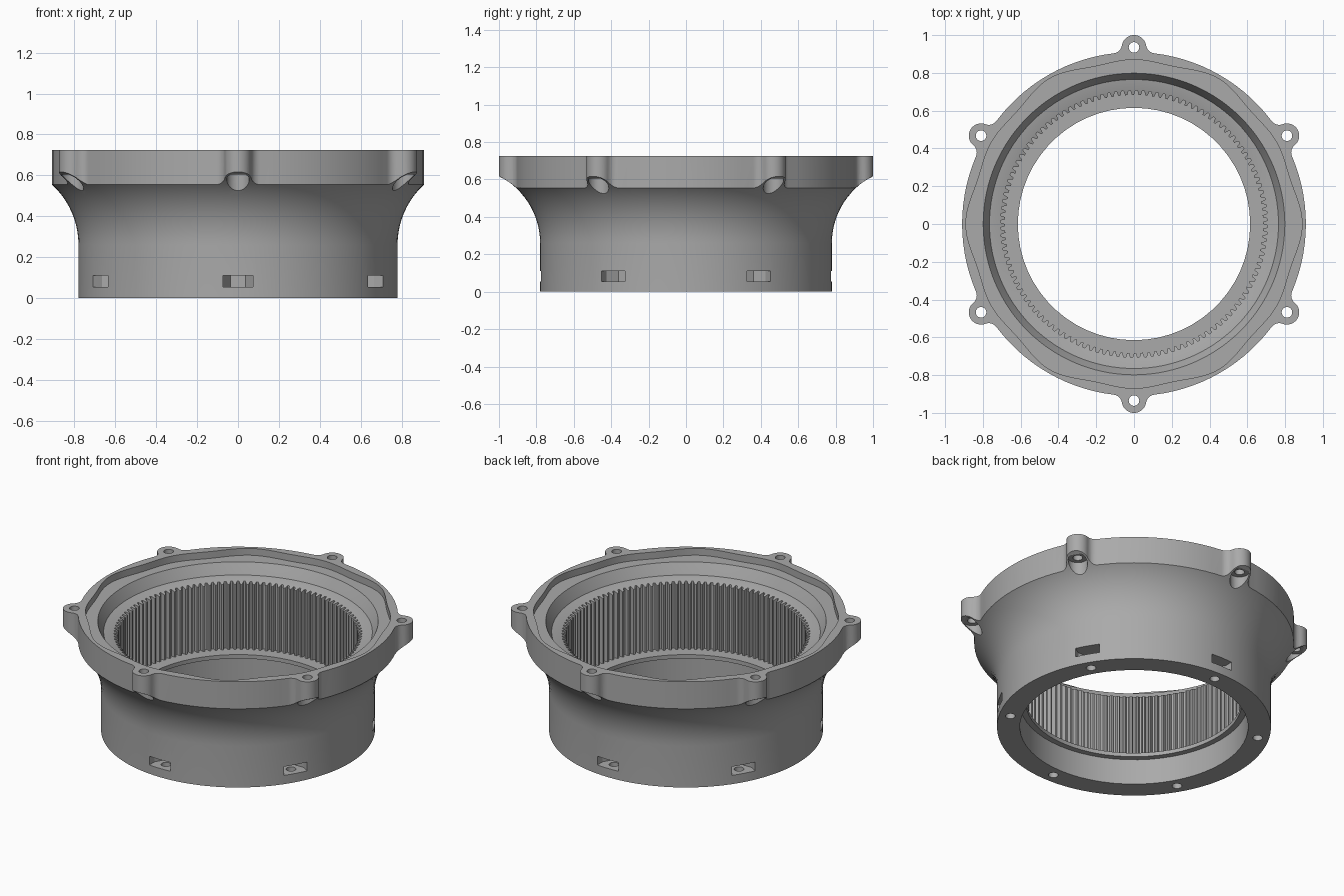
import bpy, bmesh, math
from mathutils import Vector

if "Cube" in bpy.data.objects:
    bpy.data.objects.remove(bpy.data.objects["Cube"], do_unlink=True)

TOP = 0.725
FLANGE_R, EAR_D, EAR_R, FILLET = 0.91, 0.935, 0.065, 0.05
SIX = [math.radians(30 + 60 * k) for k in range(6)]

grey = bpy.data.materials.new("plain grey")
grey.use_nodes = True
colour = (0.4, 0.4, 0.4, 1)
grey.diffuse_color = colour
grey.node_tree.nodes["Principled BSDF"].inputs["Base Color"].default_value = colour


def polar(r, a):
    return Vector((r * math.cos(a), r * math.sin(a)))


def make(name, bm):
    bmesh.ops.recalc_face_normals(bm, faces=bm.faces)
    mesh = bpy.data.meshes.new(name)
    bm.to_mesh(mesh)
    bm.free()
    mesh.materials.append(grey)
    ob = bpy.data.objects.new(name, mesh)
    bpy.context.collection.objects.link(ob)
    return ob


def prisms(name, outlines, z0, z1):
    """Straight solids from one or more flat outlines."""
    bm = bmesh.new()
    for pts in outlines:
        lo = [bm.verts.new((p.x, p.y, z0)) for p in pts]
        hi = [bm.verts.new((p.x, p.y, z1)) for p in pts]
        bm.faces.new(lo)
        bm.faces.new(hi)
        for i in range(len(pts)):
            j = (i + 1) % len(pts)
            bm.faces.new((lo[i], lo[j], hi[j], hi[i]))
    return make(name, bm)


def lathe(name, profile, n):
    """Solid of revolution with flat end caps."""
    bm = bmesh.new()
    rings = [[bm.verts.new((*polar(r, math.tau * i / n), z)) for i in range(n)]
             for r, z in profile]
    bm.faces.new(rings[0])
    bm.faces.new(rings[-1])
    for a, b in zip(rings, rings[1:]):
        for i in range(n):
            j = (i + 1) % n
            bm.faces.new((a[i], a[j], b[j], b[i]))
    return make(name, bm)


def circle(centre, r, n=24):
    return [centre + polar(r, math.tau * i / n) for i in range(n)]


def boolean(ob, cutter, operation="DIFFERENCE"):
    cutter.hide_render = True
    mod = ob.modifiers.new(cutter.name, "BOOLEAN")
    mod.object, mod.operation, mod.solver = cutter, operation, "EXACT"
    bpy.context.view_layer.objects.active = ob
    bpy.ops.object.modifier_apply(modifier=mod.name)
    bpy.data.objects.remove(cutter, do_unlink=True)


def arc(centre, r, a0, a1, n):
    return [centre + polar(r, a0 + (a1 - a0) * i / n) for i in range(n + 1)]


# Flange outline: round rim with six filleted bolt ears
reach, gap = FLANGE_R + FILLET, EAR_R + FILLET
alpha = math.acos((EAR_D**2 + reach**2 - gap**2) / (2 * EAR_D * reach))
tip = polar(reach, alpha) - Vector((EAR_D, 0))
beta = math.atan2(tip.y, tip.x)
outline = []
for a in SIX:
    zero, ear = Vector((0, 0)), polar(EAR_D, a)
    outline += arc(polar(reach, a - alpha), FILLET,
                   a - alpha + math.pi, a - beta + math.pi, 6)[::1]
    outline += arc(ear, EAR_R, a - beta, a + beta, 18)[1:]
    outline += arc(polar(reach, a + alpha), FILLET,
                   a + beta - math.pi, a + alpha - math.pi, 6)[1:]
    outline += arc(zero, FLANGE_R, a + alpha, a + math.pi / 3 - alpha, 14)[1:-1]

# Flared body trimmed by the flange outline
profile = [(0.78, 0)]
for i in range(15):
    t = math.radians(65) * i / 14
    profile.append((0.78 + 0.4 * (1 - math.cos(t)), 0.26 + 0.4 * math.sin(t)))
profile += [(1.05, 0.65), (1.05, 0.8)]
housing = lathe("ring_gear_housing", profile, 120)
boolean(housing, prisms("flange_trim", [outline], -0.1, TOP), "INTERSECT")

# Lower bore with retaining lip
boolean(housing, lathe("bore", [(0.65, -0.1), (0.65, 0.16), (0.615, 0.16),
                                (0.615, 0.3)], 60))

# Internal gear teeth
TEETH = 120
gear = []
for k in range(TEETH):
    for f, r in ((0, 0.683), (0.3, 0.683), (0.5, 0.706), (0.8, 0.706)):
        gear.append(polar(r, math.tau * (k + f) / TEETH))
boolean(housing, prisms("gear_teeth", [gear], 0.185, 0.65))

# Upper tapered seat and wavy seal recess
boolean(housing, lathe("seat", [(0.6, 0.5), (0.67, 0.59), (0.71, 0.605), (0.765, 0.615),
                                (0.772, 0.63), (0.80, 0.685), (0.80, 0.8)], 120))
wave = []
for i in range(180):
    a = math.tau * i / 180
    wave.append(polar(0.87 + 0.01 * math.cos(6 * a) + 0.01 * math.cos(12 * a), a))
boolean(housing, prisms("recess", [wave], 0.682, 0.8))

# Ear bolt holes and the screw head pockets beneath
ears = [polar(EAR_D, a) for a in SIX]
boolean(housing, prisms("pockets", [circle(p, 0.055, 32) for p in ears], 0.3, 0.605))
boolean(housing, prisms("ear_holes", [circle(p, 0.028) for p in ears], 0.4, 0.8))

# Nut slots in the side and the bolt holes in the base
slots = []
for a in SIX:
    out, side = polar(1, a), polar(1, a + math.pi / 2)
    slots.append([out * u + side * v for u, v in
                  ((0.9, -0.073), (0.9, 0.073), (0.725, 0.073),
                   (0.662, 0.036), (0.662, -0.036), (0.725, -0.073))])
boolean(housing, prisms("nut_slots", slots, 0.055, 0.11))
boolean(housing, prisms("base_holes", [circle(polar(0.715, a), 0.028) for a in SIX],
                        -0.1, 0.08))

# Smooth curved walls, crisp edges
bpy.ops.object.select_all(action="DESELECT")
housing.select_set(True)
bpy.context.view_layer.objects.active = housing
bpy.ops.object.shade_smooth_by_angle(angle=math.radians(25))
